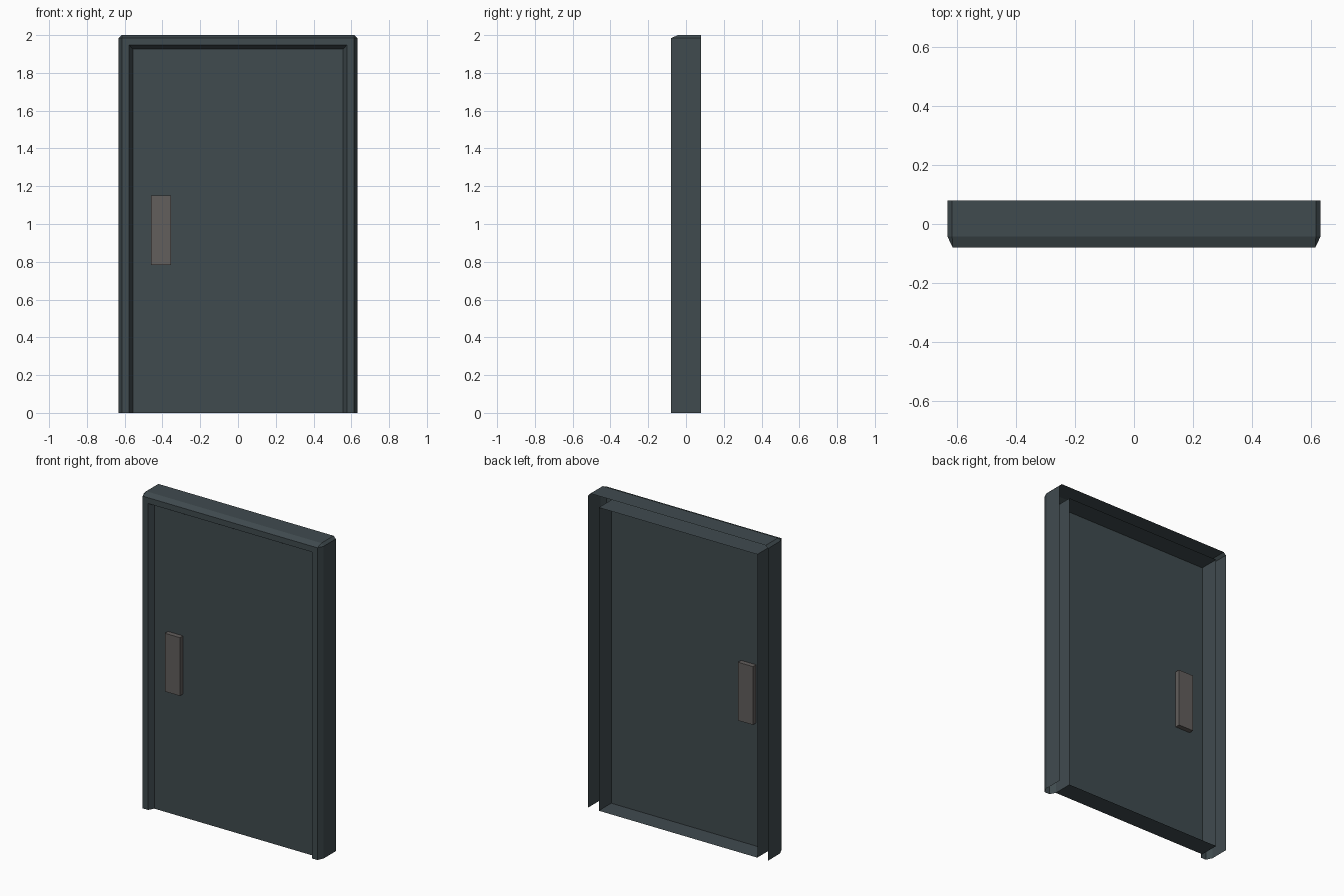
import bpy
import bmesh

cube = bpy.data.objects.get("Cube")
if cube:
    bpy.data.objects.remove(cube, do_unlink=True)


def material(name, color):
    mat = bpy.data.materials.new(name)
    mat.use_nodes = True
    mat.diffuse_color = (*color, 1)
    bsdf = next(n for n in mat.node_tree.nodes if n.type == "BSDF_PRINCIPLED")
    bsdf.inputs["Base Color"].default_value = (*color, 1)
    return mat


slate = material("dark slate", (0.051, 0.070, 0.078))
warm_grey = material("warm grey", (0.122, 0.112, 0.107))


def finish(bm, name, mat):
    bmesh.ops.remove_doubles(bm, verts=bm.verts[:], dist=0.0005)
    bmesh.ops.dissolve_degenerate(bm, edges=bm.edges[:], dist=0.0005)
    mesh = bpy.data.meshes.new(name)
    bm.to_mesh(mesh)
    bm.free()
    mesh.materials.append(mat)
    obj = bpy.data.objects.new(name, mesh)
    bpy.context.collection.objects.link(obj)
    return obj


def arch(bm, half, top, y, cut):
    """Doorway outline with cut top corners, from left foot to right foot."""
    left = [(-half, 0), (-half, top - cut), (cut - half, top)]
    right = [(-x, z) for x, z in reversed(left)]
    return [bm.verts.new((x, y, z)) for x, z in left + right]


def bridge(bm, a, b, closed=False):
    n = len(a)
    for i in range(n if closed else n - 1):
        j = (i + 1) % n
        bm.faces.new((a[i], b[i], b[j], a[j]))


BACK, FRONT, PANEL = 0.08, -0.08, -0.045
DOOR_HALF, DOOR_TOP = 0.557, 1.927

# Frame: open shell with bevelled front edge and sloped reveal
bm = bmesh.new()
profile = [
    (0.632, 2.0, BACK, 0.016),
    (0.632, 2.0, -0.042, 0.016),
    (0.614, 1.984, FRONT, 0),
    (0.576, 1.947, FRONT, 0),
    (DOOR_HALF, DOOR_TOP, PANEL, 0),
]
rings = [arch(bm, *p) for p in profile]
for a, b in zip(rings, rings[1:]):
    bridge(bm, a, b)
finish(bm, "door_frame", slate)

# Door: flat panel with rim walls running to the open back
bm = bmesh.new()
rim = arch(bm, DOOR_HALF, DOOR_TOP, BACK, 0)
face = arch(bm, DOOR_HALF, DOOR_TOP, PANEL, 0)
bridge(bm, rim, face, closed=True)
bm.faces.new(list(reversed(face)))
finish(bm, "door_panel", slate)

# Handle plate: passes through the panel and shows on both sides
bm = bmesh.new()
bmesh.ops.create_cube(bm, size=1)
bmesh.ops.scale(bm, vec=(0.106, 0.062, 0.37), verts=bm.verts[:])
handle = finish(bm, "handle_plate", warm_grey)
handle.location = (-0.408, PANEL, 0.967)
